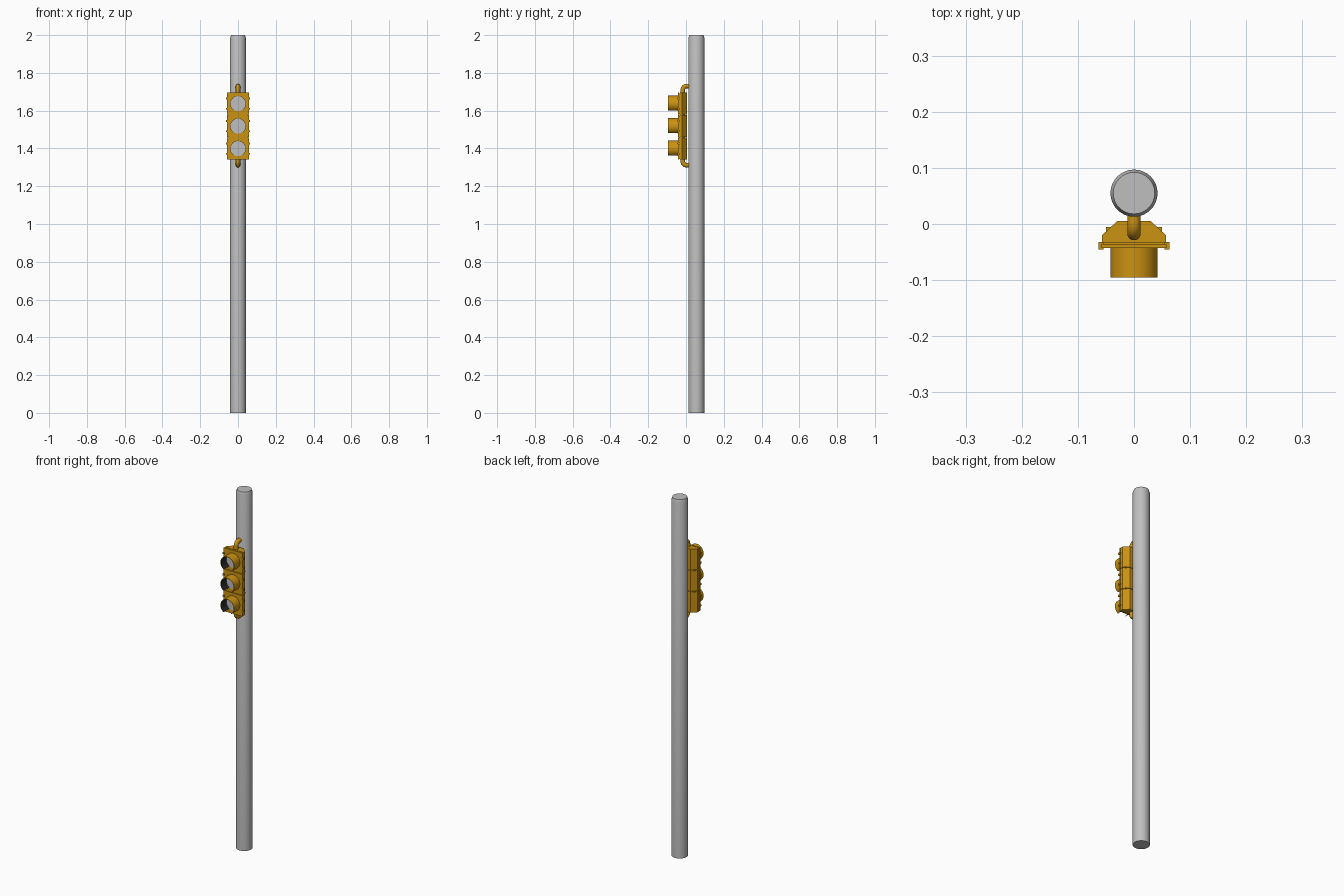
import bpy, bmesh, math
from mathutils import Vector

old = bpy.data.objects.get("Cube")
if old:
    bpy.data.objects.remove(old, do_unlink=True)


def material(name, r, g, b):
    m = bpy.data.materials.new(name)
    m.use_nodes = True
    m.diffuse_color = (r, g, b, 1)
    m.node_tree.nodes["Principled BSDF"].inputs["Base Color"].default_value = (r, g, b, 1)
    return m


GREY = material("pale grey", 0.52, 0.52, 0.52)
YELLOW = material("signal yellow", 0.60, 0.29, 0.006)
BLACK = material("visor black", 0.02, 0.02, 0.02)


def finish(name, bm, *mats):
    bmesh.ops.recalc_face_normals(bm, faces=bm.faces)
    me = bpy.data.meshes.new(name)
    bm.to_mesh(me)
    bm.free()
    for m in mats:
        me.materials.append(m)
    ob = bpy.data.objects.new(name, me)
    bpy.context.scene.collection.objects.link(ob)
    bpy.ops.object.select_all(action='DESELECT')
    ob.select_set(True)
    bpy.context.view_layer.objects.active = ob
    bpy.ops.object.shade_smooth_by_angle(angle=math.radians(35))
    return ob


def skin(bm, rings, closed=False):
    """Join rings of points with quads, capping the ends of open runs."""
    rows = [[bm.verts.new(p) for p in ring] for ring in rings]
    n = len(rows[0])
    faces = []
    for i in range(len(rows) - (0 if closed else 1)):
        a, b = rows[i], rows[(i + 1) % len(rows)]
        for j in range(n):
            k = (j + 1) % n
            faces.append((j, bm.faces.new((a[j], a[k], b[k], b[j]))))
    if not closed:
        bm.faces.new(rows[0])
        bm.faces.new(rows[-1])
    return faces


def circle(r, z, y=0.0, n=32):
    return [(r * math.cos(t), y + r * math.sin(t), z)
            for t in (2 * math.pi * i / n for i in range(n))]


def prism(name, outline, z0, z1):
    bm = bmesh.new()
    skin(bm, [[(x, y, z) for x, y in outline] for z in (z0, z1)])
    return finish(name, bm, YELLOW)


def box(name, x0, x1, y0, y1, z0, z1):
    return prism(name, [(x0, y0), (x1, y0), (x1, y1), (x0, y1)], z0, z1)


# Pole with a chamfered top
bm = bmesh.new()
skin(bm, [circle(0.042, 0, 0.055), circle(0.042, 1.985, 0.055), circle(0.037, 2, 0.055)])
finish("pole", bm, GREY)


# Bent mounting arms, above and below the signal
def arm(name, z_start, z_bend):
    s = 1 if z_bend > z_start else -1
    r, bend, y = 0.012, 0.020, -0.017
    path = [(y, z_start, 0.0)]
    for i in range(9):
        t = math.pi / 2 * i / 8
        path.append((y + bend * (1 - math.cos(t)),
                     z_bend - s * bend * (1 - math.sin(t)), t))
    path.append((0.022, z_bend, math.pi / 2))
    rings = []
    for py, pz, t in path:
        across = Vector((0, math.cos(t), -s * math.sin(t)))
        rings.append([Vector((0, py, pz)) + r * (math.cos(a) * Vector((1, 0, 0)) + math.sin(a) * across)
                      for a in (2 * math.pi * k / 16 for k in range(16))])
    bm = bmesh.new()
    skin(bm, rings)
    finish(name, bm, YELLOW)


arm("upper_arm", 1.685, 1.73)
arm("lower_arm", 1.35, 1.311)


# Open-bottomed tubular visor, dark on the inside
def visor(name, zc):
    gap, n = math.radians(33), 32
    rings = []
    for i in range(n + 1):
        t = -math.pi / 2 + gap + (2 * math.pi - 2 * gap) * i / n
        c, s = math.cos(t), math.sin(t)
        rings.append([(r * c, y, zc + r * s)
                      for r, y in ((0.042, -0.040), (0.042, -0.095), (0.040, -0.095), (0.040, -0.040))])
    bm = bmesh.new()
    for j, f in skin(bm, rings):
        f.material_index = 1 if j == 2 else 0
    finish(name, bm, YELLOW, BLACK)


# Three stacked signal sections
body = [(-0.057, -0.033), (0.057, -0.033), (0.057, -0.020), (0.030, 0.005),
        (-0.030, 0.005), (-0.057, -0.020)]
for label, zc in (("top", 1.637), ("middle", 1.518), ("bottom", 1.399)):
    h = 0.058
    prism(label + "_housing", body, zc - h, zc + h)
    box(label + "_gasket", -0.054, 0.054, -0.037, -0.031, zc - h + 0.003, zc + h - 0.003)
    box(label + "_door", -0.058, 0.058, -0.043, -0.036, zc - h, zc + h)
    visor(label + "_visor", zc)

    # Lens disc
    bm = bmesh.new()
    skin(bm, [[(x, y, zc + z) for x, z, _ in circle(0.040, 0)] for y in (-0.040, -0.046)])
    finish(label + "_lens", bm, GREY)

    # Hinges and latches on both sides
    for side, sx in (("left", 1), ("right", -1)):
        for where, dz in (("upper", 0.027), ("lower", -0.027)):
            box(f"{label}_{side}_{where}_latch", sx * 0.054, sx * 0.063, -0.045, -0.032,
                zc + dz - 0.005, zc + dz + 0.005)

# Thin joints between neighbouring sections
for label, z in (("upper", 1.5775), ("lower", 1.4585)):
    box(label + "_joint", -0.050, 0.050, -0.038, -0.005, z - 0.003, z + 0.003)
